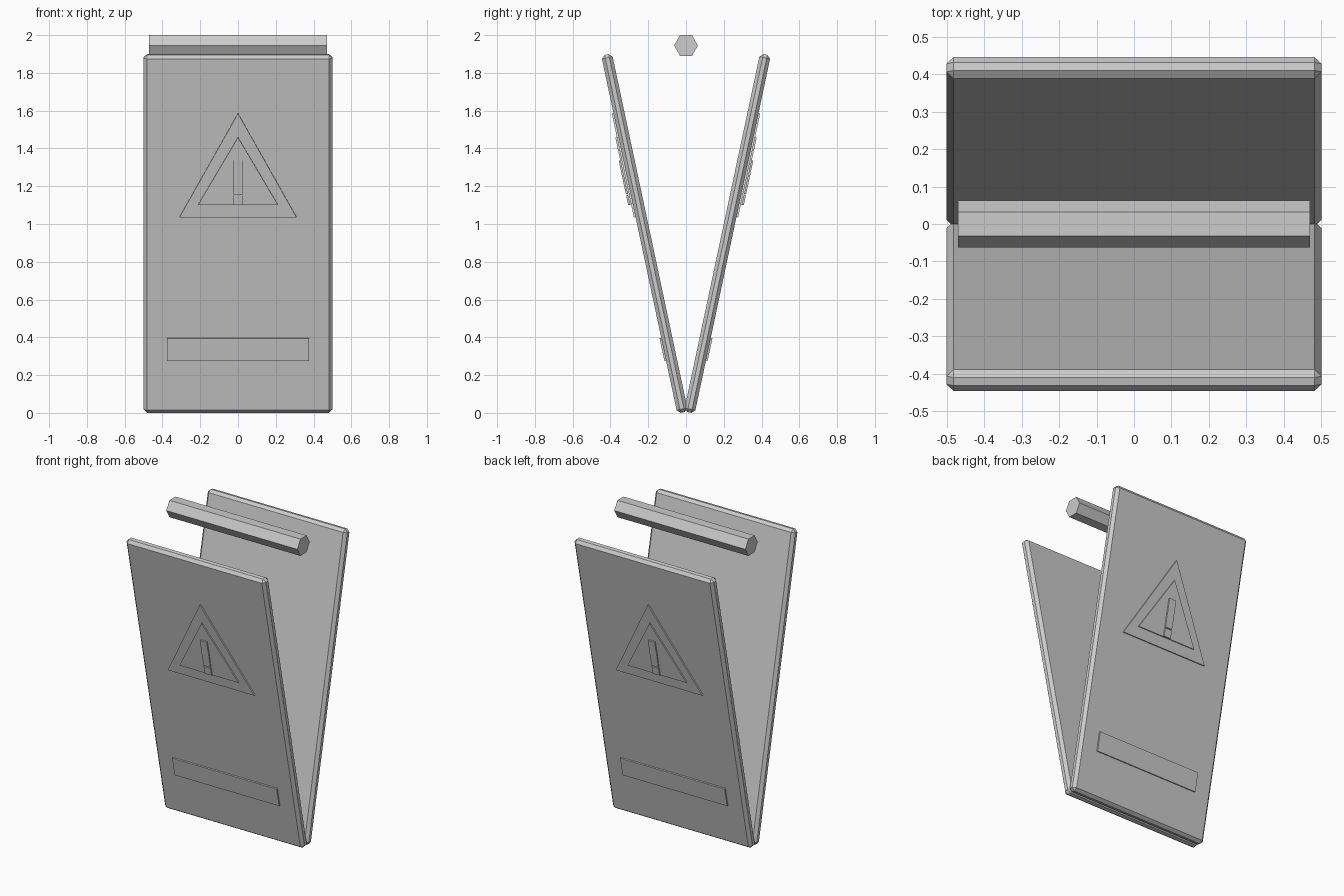
import bpy, bmesh, math
from mathutils import Matrix, Vector

cube = bpy.data.objects.get("Cube")
if cube:
    bpy.data.objects.remove(cube, do_unlink=True)

grey = bpy.data.materials.new("light_grey")
grey.use_nodes = True
grey.diffuse_color = (0.604, 0.604, 0.604, 1)
grey.node_tree.nodes["Principled BSDF"].inputs["Base Color"].default_value = grey.diffuse_color

TILT = math.radians(12)
LENGTH, THICK, BEVEL = 1.937, 0.058, 0.018
OFFSET_Y, MID_Z = 0.219, 0.95


def add_object(name, bm, matrix):
    bmesh.ops.recalc_face_normals(bm, faces=bm.faces)
    mesh = bpy.data.meshes.new(name)
    bm.to_mesh(mesh)
    bm.free()
    mesh.materials.append(grey)
    obj = bpy.data.objects.new(name, mesh)
    obj.matrix_world = matrix
    bpy.context.collection.objects.link(obj)
    return obj


def plate(name, outline, raised, matrix):
    """Raised plate on the outer face; outline is (x, world height) pairs."""
    outer = THICK / 2 + raised
    bm = bmesh.new()
    verts = [bm.verts.new((x, -outer, (z - MID_Z + outer * math.sin(TILT)) / math.cos(TILT)))
             for x, z in outline]
    face = bm.faces.new(verts)
    ext = bmesh.ops.extrude_face_region(bm, geom=[face])
    moved = [g for g in ext["geom"] if isinstance(g, bmesh.types.BMVert)]
    bmesh.ops.translate(bm, verts=moved, vec=(0, raised + 0.005, 0))
    add_object(name, bm, matrix)


def rect(half, low, high):
    return [(-half, low), (half, low), (half, high), (-half, high)]


def triangle(half, low, high):
    return [(-half, low), (half, low), (0, high)]


# Two leaning boards with raised warning signs
for side, turn in (("front", 0), ("back", math.pi)):
    place = (Matrix.Rotation(turn, 4, 'Z') @ Matrix.Translation((0, -OFFSET_Y, MID_Z))
             @ Matrix.Rotation(TILT, 4, 'X'))
    bm = bmesh.new()
    bmesh.ops.create_cube(bm, size=1)
    bmesh.ops.scale(bm, vec=Vector((1, THICK, LENGTH)), verts=bm.verts)
    board = add_object(side + "_board", bm, place)
    bevel = board.modifiers.new("chamfer", 'BEVEL')
    bevel.width = BEVEL
    bevel.segments = 1
    plate(side + "_warning_triangle", triangle(0.31, 1.035, 1.585), 0.009, place)
    plate(side + "_inner_triangle", triangle(0.212, 1.1, 1.458), 0.017, place)
    plate(side + "_exclamation_bar", rect(0.025, 1.157, 1.335), 0.025, place)
    plate(side + "_exclamation_dot", rect(0.025, 1.1, 1.15), 0.025, place)
    plate(side + "_label_plate", rect(0.375, 0.275, 0.395), 0.009, place)

# Hexagonal carrying handle
bm = bmesh.new()
bmesh.ops.create_cone(bm, cap_ends=True, segments=6, radius1=0.063, radius2=0.063, depth=0.94)
lay = Matrix.Translation((0, 0, 1.945)) @ Matrix.Rotation(math.pi / 2, 4, 'Y')
# Corners point to front and back, flats to top and bottom
corner = max(bm.verts, key=lambda v: v.co.y).co
spin = Matrix.Rotation(math.pi / 2 - math.atan2(corner.y, corner.x), 4, 'Z')
add_object("handle", bm, lay @ spin)
